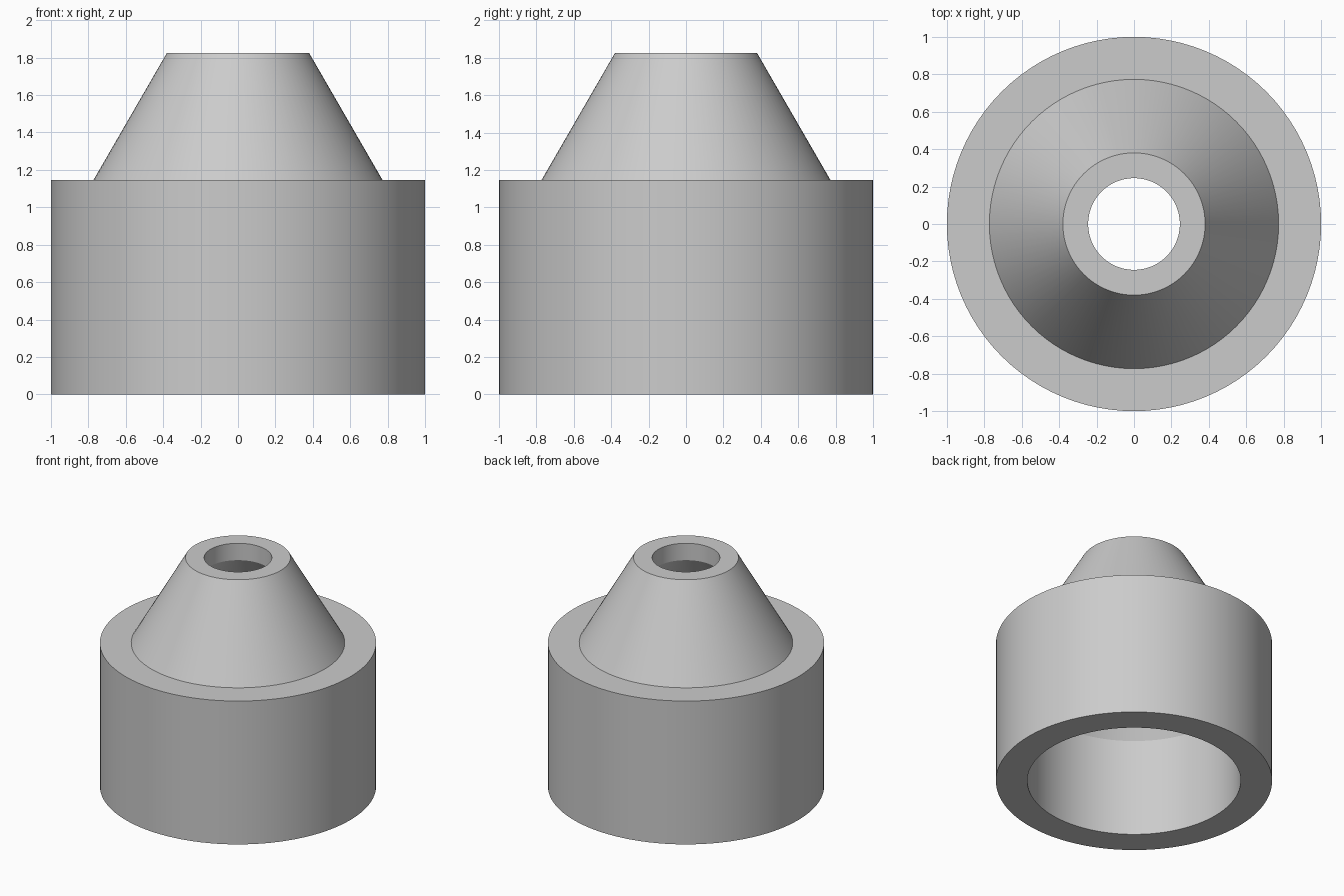
import bpy, bmesh, math

cube = bpy.data.objects.get("Cube")
if cube:
    bpy.data.objects.remove(cube, do_unlink=True)

SEGMENTS = 96

# Material
grey = bpy.data.materials.new("light_grey")
grey.use_nodes = True
colour = (0.6, 0.6, 0.6, 1.0)
grey.diffuse_color = colour
grey.node_tree.nodes["Principled BSDF"].inputs["Base Color"].default_value = colour


def lathe(name, profile, material):
    """Revolve a closed (radius, height) profile around the z axis."""
    bm = bmesh.new()
    verts = [bm.verts.new((r, 0, z)) for r, z in profile]
    edges = [bm.edges.new((v, verts[(i + 1) % len(verts)])) for i, v in enumerate(verts)]
    bmesh.ops.spin(bm, geom=verts + edges, cent=(0, 0, 0), axis=(0, 0, 1),
                   angle=math.tau, steps=SEGMENTS, use_merge=True)
    bmesh.ops.remove_doubles(bm, verts=bm.verts, dist=1e-4)
    bmesh.ops.recalc_face_normals(bm, faces=bm.faces)
    mesh = bpy.data.meshes.new(name)
    bm.to_mesh(mesh)
    bm.free()
    mesh.materials.append(material)
    obj = bpy.data.objects.new(name, mesh)
    bpy.context.collection.objects.link(obj)
    bpy.ops.object.select_all(action="DESELECT")
    obj.select_set(True)
    bpy.context.view_layer.objects.active = obj
    bpy.ops.object.shade_smooth_by_angle(angle=math.radians(25))
    return obj


# Hollow body: outer wall and shoulder, cone, top hole, inner cone, wide bore
lathe("hollow_nozzle", [
    (1.0, 0.0), (1.0, 1.145),
    (0.773, 1.145), (0.38, 1.825),
    (0.245, 1.825), (0.245, 1.69),
    (0.773, 0.78), (0.773, 0.0),
], grey)
